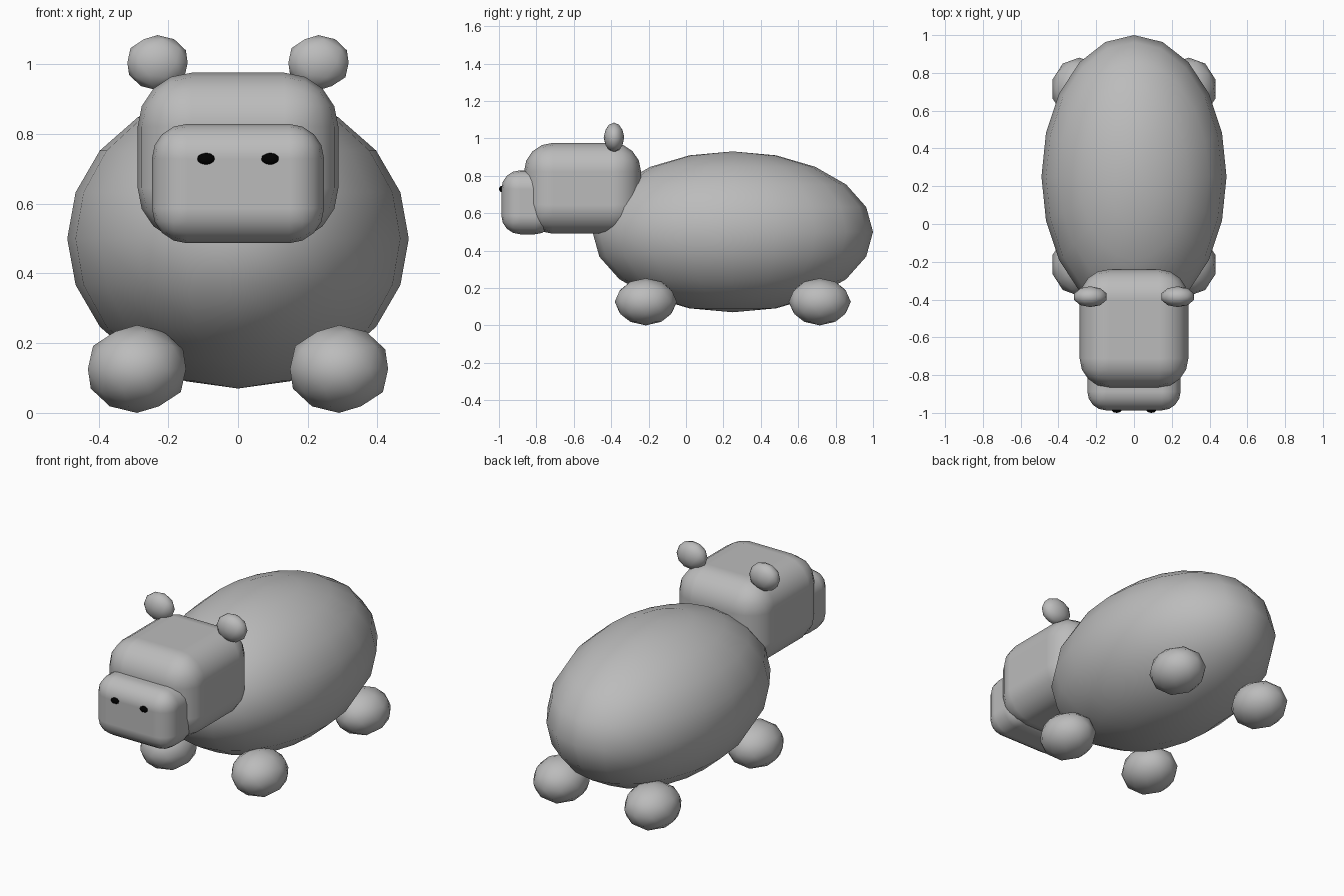
import bpy

if "Cube" in bpy.data.objects:
    bpy.data.objects.remove(bpy.data.objects["Cube"])


def material(name, rgb):
    m = bpy.data.materials.new(name)
    m.diffuse_color = (*rgb, 1.0)
    m.use_nodes = True
    m.node_tree.nodes["Principled BSDF"].inputs["Base Color"].default_value = m.diffuse_color
    return m


GREY = material("hide grey", (0.5, 0.5, 0.5))
BLACK = material("nostril black", (0.0, 0.0, 0.0))


def finish(name, loc, scale, mat):
    ob = bpy.context.object
    ob.name = name
    ob.location = loc
    ob.scale = scale
    bpy.ops.object.transform_apply(location=False, rotation=False, scale=True)
    bpy.ops.object.shade_smooth()
    ob.data.materials.append(mat)
    return ob


def blob(name, loc, radii, mat=GREY):
    bpy.ops.mesh.primitive_ico_sphere_add(subdivisions=2, radius=1)
    return finish(name, loc, radii, mat)


def rounded_box(name, loc, half, radius, segments):
    bpy.ops.mesh.primitive_cube_add(size=2)
    ob = finish(name, loc, half, GREY)
    bev = ob.modifiers.new("rounding", 'BEVEL')
    bev.width = radius
    bev.segments = segments
    bev.limit_method = 'NONE'
    bev.harden_normals = True
    return ob


# Barrel body
bpy.ops.mesh.primitive_uv_sphere_add(segments=20, ring_count=10, radius=1)
finish("body", (0, 0.25, 0.5), (0.49, 0.75, 0.43), GREY)

# Head and muzzle
rounded_box("head", (0, -0.553, 0.733), (0.288, 0.313, 0.243), 0.155, 4)
rounded_box("muzzle", (0, -0.847, 0.658), (0.247, 0.14, 0.171), 0.10, 4)

# Paired parts
for side, s in (("left", 1), ("right", -1)):
    blob(f"{side}_front_foot", (s * 0.29, -0.215, 0.126), (0.148, 0.166, 0.126))
    blob(f"{side}_back_foot", (s * 0.29, 0.715, 0.126), (0.148, 0.166, 0.126))
    blob(f"{side}_ear", (s * 0.231, -0.385, 1.005), (0.091, 0.055, 0.079))
    blob(f"{side}_nostril", (s * 0.092, -0.985, 0.729), (0.026, 0.015, 0.017), BLACK)
